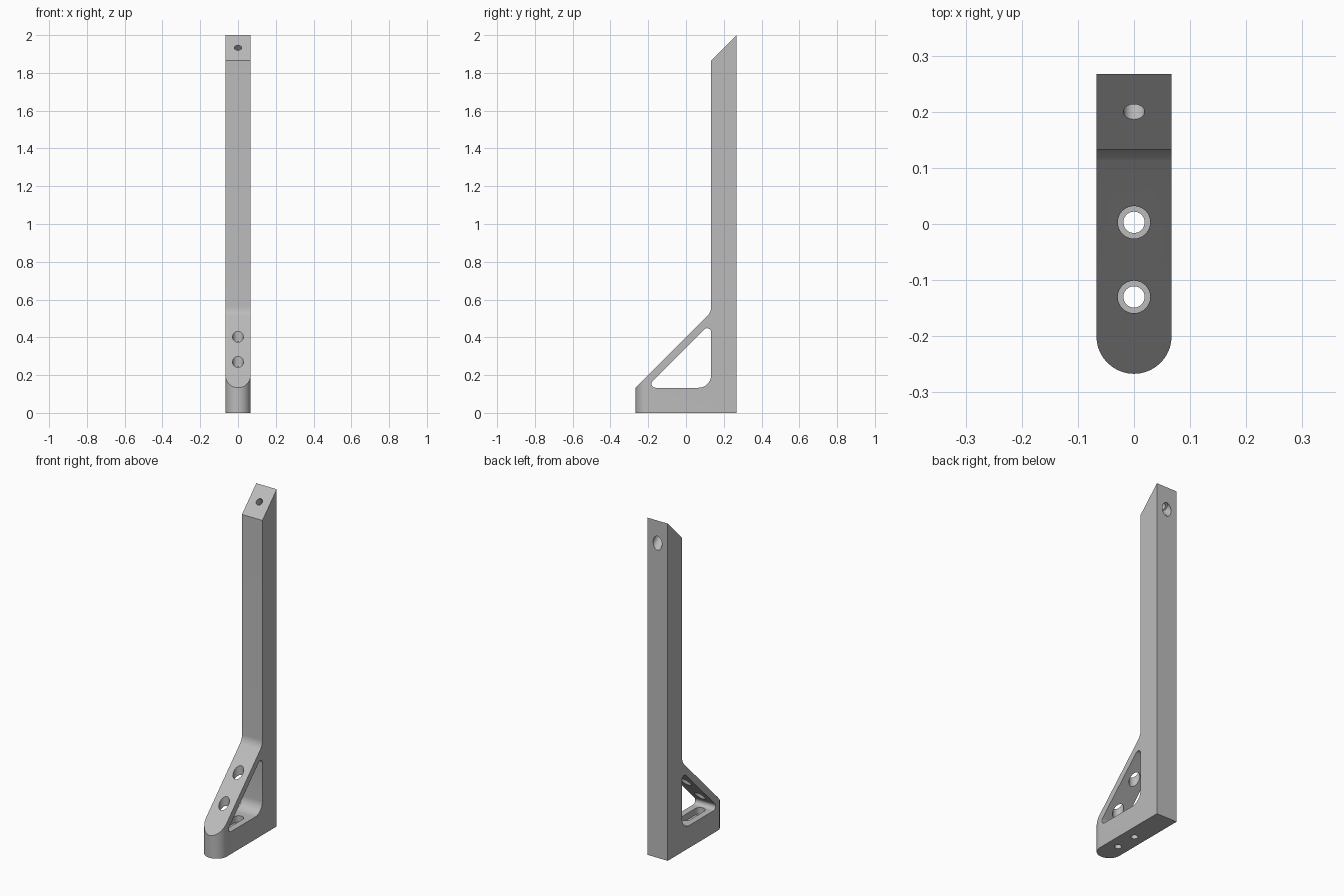
import bpy, bmesh, math
from mathutils import Vector

if "Cube" in bpy.data.objects:
    bpy.data.objects.remove(bpy.data.objects["Cube"], do_unlink=True)

HALF = 0.067      # half the bar width
BACK = 0.267
BOLT, HEAD = 0.019, 0.029
HOLES_Y = (0.003, -0.13)


def rounded(corners, steps=10):
    """Outline from (a, b, radius) corners, with arcs where the radius is set."""
    out = []
    for i, (a, b, r) in enumerate(corners):
        p = Vector((a, b))
        if r == 0:
            out.append(p)
            continue
        u = (Vector(corners[i - 1][:2]) - p).normalized()
        v = (Vector(corners[(i + 1) % len(corners)][:2]) - p).normalized()
        h = u.angle(v) / 2
        c = p + (u + v).normalized() * r / math.sin(h)
        s = (p + u * r / math.tan(h) - c).normalized()
        e = (p + v * r / math.tan(h) - c).normalized()
        out += [c + s.slerp(e, k / steps) * r for k in range(steps + 1)]
    return out


def prism(name, corners, lo, hi, place):
    """Extrude an outline from lo to hi; place(a, b, t) maps it into space."""
    bm = bmesh.new()
    face = bm.faces.new([bm.verts.new(place(p.x, p.y, lo)) for p in rounded(corners)])
    ext = bmesh.ops.extrude_face_region(bm, geom=[face], use_keep_orig=True)
    move = Vector(place(0, 0, hi)) - Vector(place(0, 0, lo))
    bmesh.ops.translate(bm, vec=move,
                        verts=[g for g in ext["geom"] if isinstance(g, bmesh.types.BMVert)])
    bmesh.ops.remove_doubles(bm, verts=bm.verts, dist=1e-4)
    bmesh.ops.recalc_face_normals(bm, faces=bm.faces)
    return finish(name, bm)


def rod(name, start, end, radius):
    """Cylinder between two points."""
    start, end = Vector(start), Vector(end)
    bm = bmesh.new()
    bmesh.ops.create_cone(bm, cap_ends=True, segments=32, radius1=radius,
                          radius2=radius, depth=(end - start).length)
    turn = Vector((0, 0, 1)).rotation_difference(end - start).to_matrix().to_4x4()
    turn.translation = (start + end) / 2
    bmesh.ops.transform(bm, matrix=turn, verts=bm.verts)
    return finish(name, bm)


def finish(name, bm):
    mesh = bpy.data.meshes.new(name)
    bm.to_mesh(mesh)
    bm.free()
    obj = bpy.data.objects.new(name, mesh)
    bpy.context.collection.objects.link(obj)
    return obj


def carve(target, tool, operation="DIFFERENCE"):
    """Apply a boolean and discard its tool."""
    mod = target.modifiers.new("carve", "BOOLEAN")
    mod.operation, mod.solver, mod.object = operation, "EXACT", tool
    bpy.context.view_layer.objects.active = target
    bpy.ops.object.modifier_apply(modifier=mod.name)
    bpy.data.objects.remove(tool, do_unlink=True)


def side(a, b, t):
    return (t, a, b)


def plan(a, b, t):
    return (a, b, t)


# Post, foot and brace in one side profile
bracket = prism("bracket", [(-BACK, 0, 0), (BACK, 0, 0), (BACK, 2, 0), (0.133, 1.866, 0),
                            (0.133, 0.533, 0.07), (-BACK, 0.133, 0)], -0.1, 0.1, side)

# Round the toe of the foot and trim to width
carve(bracket, prism("trim", [(-HALF, -BACK, HALF), (HALF, -BACK, HALF),
                              (HALF, 0.4, 0), (-HALF, 0.4, 0)], -0.1, 2.1, plan), "INTERSECT")

# Triangular window behind the brace
carve(bracket, prism("window", [(-0.212, 0.133, 0.021), (0.133, 0.133, 0.067),
                                (0.133, 0.478, 0.021)], -0.1, 0.1, side))

# Recessed channel for the bolt heads in the foot
near, far = HOLES_Y[0] + HEAD, HOLES_Y[1] - HEAD
carve(bracket, prism("channel", [(-HEAD, far, HEAD), (HEAD, far, HEAD),
                                 (HEAD, near, HEAD), (-HEAD, near, HEAD)], 0.095, 0.16, plan))

# Access holes through the brace, bolt holes through the foot
for y in HOLES_Y:
    carve(bracket, rod("access", (0, y, 0.15), (0, y, 0.6), HEAD))
    carve(bracket, rod("bolt", (0, y, -0.1), (0, y, 0.12), BOLT))

# Stepped hole square to the slanted top
mid = Vector((0, 0.2, 1.933))
along = Vector((0, 1, -1)).normalized()
carve(bracket, rod("top_bolt", mid - along * 0.1, mid + along * 0.07, BOLT))
carve(bracket, rod("top_head", mid + along * 0.045, mid + along * 0.25, HEAD))

# Plain grey finish
grey = bpy.data.materials.new("grey")
grey.use_nodes = True
grey.diffuse_color = (0.5, 0.5, 0.5, 1)
grey.node_tree.nodes["Principled BSDF"].inputs["Base Color"].default_value = (0.5, 0.5, 0.5, 1)
bracket.data.materials.clear()
bracket.data.materials.append(grey)
for poly in bracket.data.polygons:
    poly.material_index = 0

bpy.ops.object.select_all(action="DESELECT")
bracket.select_set(True)
bpy.context.view_layer.objects.active = bracket
bpy.ops.object.shade_smooth_by_angle(angle=math.radians(30))
